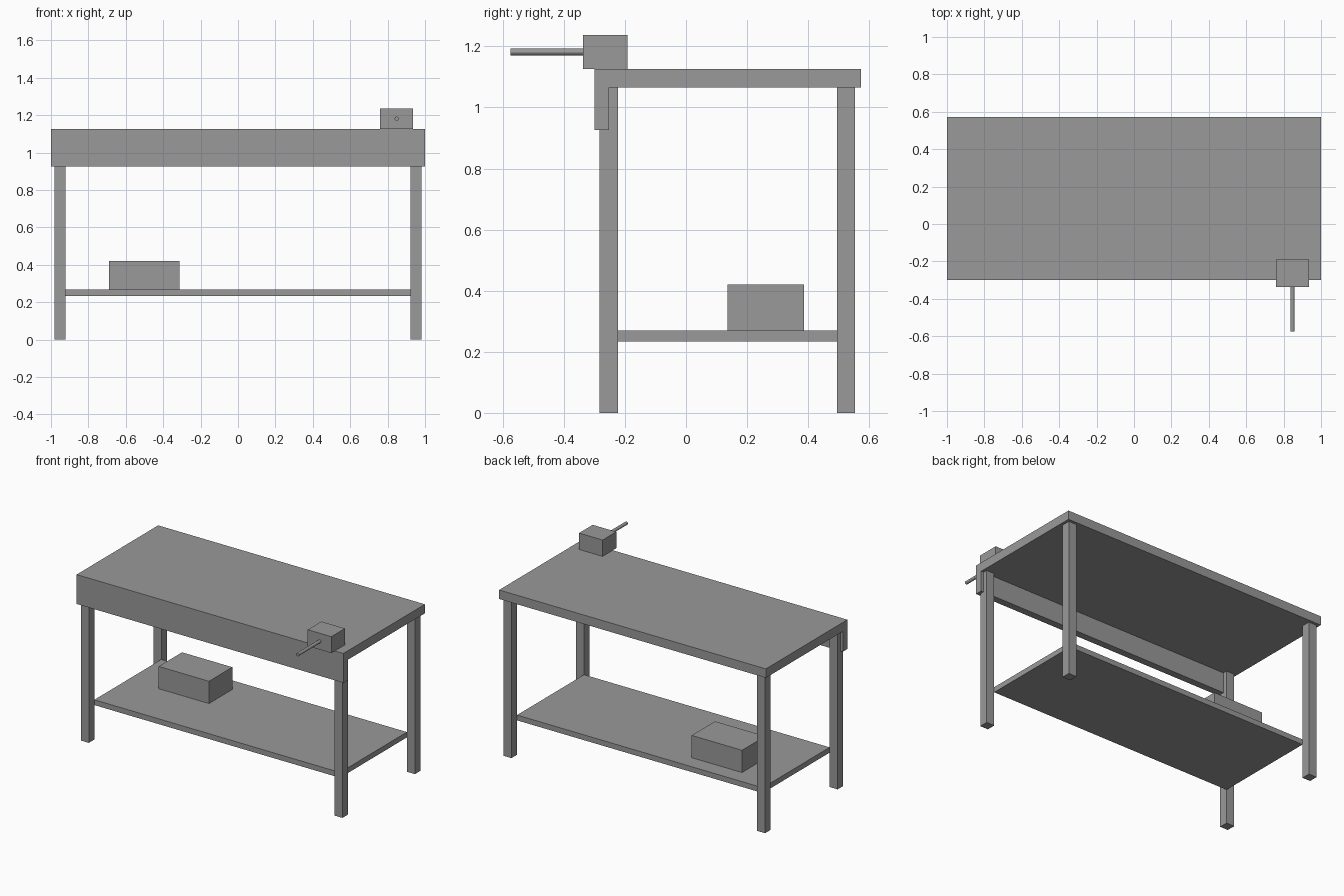
import bpy
import bmesh
import math
from mathutils import Matrix, Vector

cube = bpy.data.objects.get("Cube")
if cube:
    bpy.data.objects.remove(cube, do_unlink=True)

# One plain grey for the whole bench
grey = bpy.data.materials.new("grey")
grey.use_nodes = True
colour = (0.32, 0.32, 0.32, 1)
grey.diffuse_color = colour
grey.node_tree.nodes["Principled BSDF"].inputs["Base Color"].default_value = colour


def finish(name, bm):
    bmesh.ops.recalc_face_normals(bm, faces=bm.faces)
    mesh = bpy.data.meshes.new(name)
    bm.to_mesh(mesh)
    bm.free()
    mesh.materials.append(grey)
    obj = bpy.data.objects.new(name, mesh)
    bpy.context.collection.objects.link(obj)
    return obj


def box(name, x, y, z):
    """Box from (low, high) ranges on each axis."""
    bm = bmesh.new()
    size = [hi - lo for lo, hi in (x, y, z)]
    centre = Vector([(lo + hi) / 2 for lo, hi in (x, y, z)])
    matrix = Matrix.Translation(centre) @ Matrix.Diagonal((*size, 1))
    bmesh.ops.create_cube(bm, size=1, matrix=matrix)
    return finish(name, bm)


FRONT, BACK = -0.30, 0.573
TOP, UNDERSIDE, APRON_BOTTOM = 1.126, 1.065, 0.927
SHELF_TOP = 0.269

# Worktop with front apron: an L profile extruded along x
bm = bmesh.new()
profile = [(FRONT, APRON_BOTTOM), (-0.252, APRON_BOTTOM), (-0.252, UNDERSIDE),
           (BACK, UNDERSIDE), (BACK, TOP), (FRONT, TOP)]
face = bm.faces.new([bm.verts.new((-1, y, z)) for y, z in profile])
extruded = bmesh.ops.extrude_face_region(bm, geom=[face], use_keep_orig=True)
moved = [v for v in extruded["geom"] if isinstance(v, bmesh.types.BMVert)]
bmesh.ops.translate(bm, verts=moved, vec=(2, 0, 0))
finish("worktop", bm)

# Four legs
for side, x in (("left", (0.921, 0.981)), ("right", (-0.981, -0.921))):
    for end, y in (("front", (-0.283, -0.223)), ("back", (0.494, 0.554))):
        box(f"{end}_{side}_leg", x, y, (0, UNDERSIDE))

# Lower shelf between the legs, with a storage box on it
box("shelf", (-0.921, 0.921), (-0.223, 0.494), (0.233, SHELF_TOP))
box("storage_box", (-0.69, -0.313), (0.136, 0.386), (SHELF_TOP, 0.42))

# Vise block and its round handle
box("vise_block", (0.759, 0.936), (-0.337, -0.191), (TOP, 1.237))
bm = bmesh.new()
bmesh.ops.create_cone(
    bm, cap_ends=True, segments=12, radius1=0.011, radius2=0.011, depth=0.25,
    matrix=Matrix.Translation((0.848, -0.449, 1.182)) @ Matrix.Rotation(math.pi / 2, 4, "X"))
finish("vise_handle", bm)
